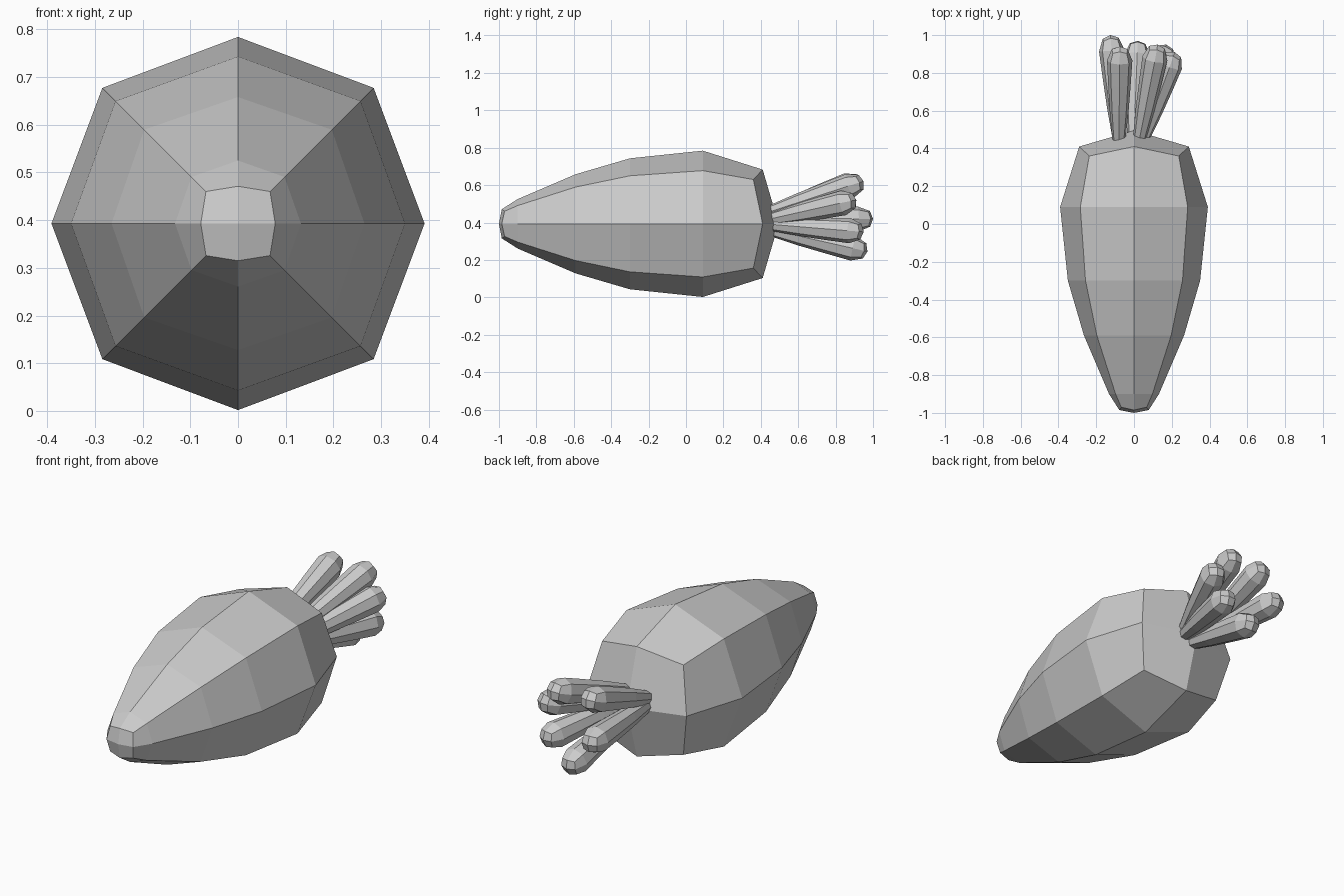
import bpy, math
from mathutils import Vector

if "Cube" in bpy.data.objects:
    bpy.data.objects.remove(bpy.data.objects["Cube"])


def capped_loft(name, rings, start, end, origin, direction):
    """Eight-sided loft along local +Y; each end is closed by four quads."""
    verts, faces = [], []
    for y_mid, r_mid, y_diag, r_diag in rings:
        for i in range(8):
            y, r = (y_diag, r_diag) if i % 2 else (y_mid, r_mid)
            a = i * math.pi / 4
            verts.append(Vector((r * math.sin(a), y, r * math.cos(a))))
    for k in range(len(rings) - 1):
        for i in range(8):
            j = (i + 1) % 8
            faces.append((k * 8 + j, k * 8 + i, k * 8 + 8 + i, k * 8 + 8 + j))
    n, last = len(verts), (len(rings) - 1) * 8
    verts += [Vector((0, start, 0)), Vector((0, end, 0))]
    for i in range(0, 8, 2):
        j = (i + 2) % 8
        faces.append((n, i, i + 1, j))
        faces.append((n + 1, last + j, last + i + 1, last + i))
    rot = Vector((0, 1, 0)).rotation_difference(Vector(direction))
    verts = [rot @ v + Vector(origin) for v in verts]
    mesh = bpy.data.meshes.new(name)
    mesh.from_pydata(verts, [], faces)
    mesh.update()
    obj = bpy.data.objects.new(name, mesh)
    bpy.context.collection.objects.link(obj)
    return obj


# Root body
body = [
    (-0.985, 0.078, -0.97, 0.095),
    (-0.90, 0.132, -0.90, 0.138),
    (-0.59, 0.265, -0.59, 0.278),
    (-0.30, 0.35, -0.30, 0.363),
    (0.09, 0.391, 0.09, 0.402),
    (0.41, 0.29, 0.36, 0.335),
]
capped_loft("root_body", body, -1.0, 0.495, (0, 0, 0.393), (0, 1, 0))

# Leaf stalks: base point, tip point
stalks = [
    ((-0.08, 0.45, 0.45), (-0.075, 0.94, 0.625)),
    ((0.03, 0.46, 0.46), (0.125, 0.95, 0.62)),
    ((0.05, 0.46, 0.42), (0.215, 0.91, 0.52)),
    ((0.05, 0.46, 0.39), (0.17, 0.95, 0.35)),
    ((0.0, 0.46, 0.36), (0.02, 0.97, 0.245)),
    ((-0.08, 0.46, 0.41), (-0.125, 1.0, 0.42)),
]
for n, (a, b) in enumerate(stalks):
    d = Vector(b) - Vector(a)
    L = d.length
    rings = [
        (0, 0.035, 0, 0.037),
        (L * 0.3, 0.050, L * 0.3, 0.052),
        (L * 0.6, 0.060, L * 0.6, 0.062),
        (L * 0.85, 0.067, L * 0.85, 0.069),
        (L * 0.97, 0.042, L * 0.95, 0.052),
    ]
    capped_loft(f"leaf_stalk_{n + 1}", rings, -0.01, L, a, d)
